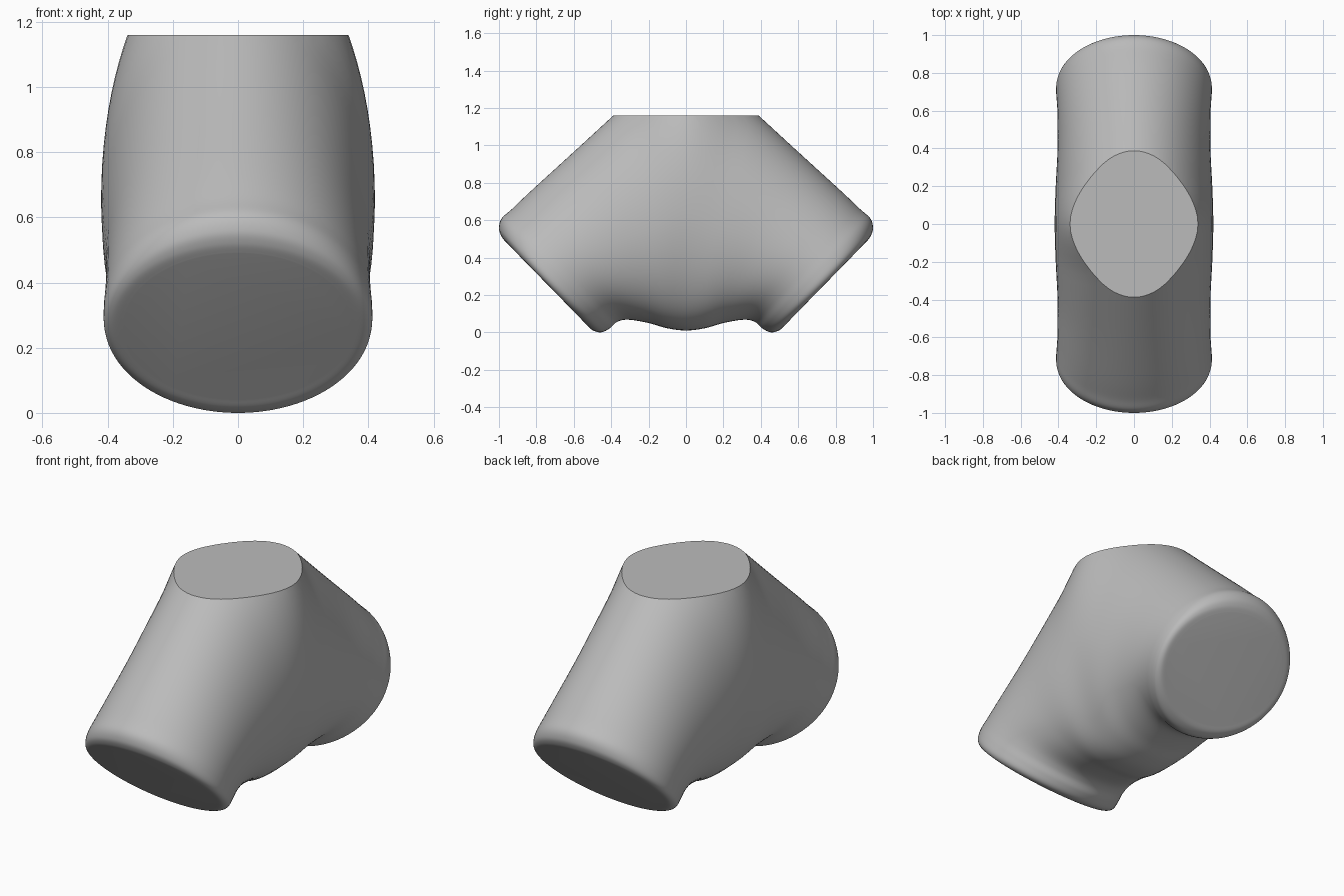
import bpy, bmesh, math
from mathutils import Vector

if "Cube" in bpy.data.objects:
    bpy.data.objects.remove(bpy.data.objects["Cube"])

SIDES, STEPS, TOP = 96, 6, 1.16

# Section planes from the front end to the middle:
# bottom y, bottom z, top y, top z, half width, height of widest point, lower roundness
half = [
    (-.53, .04, -.97, .49, .35, .5, 1),
    (-.50, .012, -.99, .52, .39, .5, 1),
    (-.455, 0, -1, .56, .41, .5, 1),
    (-.41, .02, -.985, .61, .412, .5, 1),
    (-.37, .055, -.93, .66, .408, .5, .95),
    (-.31, .068, -.83, .755, .405, .49, .9),
    (-.20, .05, -.60, .965, .405, .47, .82),
    (-.10, .022, -.30, 1.24, .415, .44, .78),
    (0, .01, 0, 1.51, .42, .43, .75),
]
back = [(-s[0], s[1], -s[2]) + s[3:] for s in reversed(half[:-1])]
sections = [Vector(s) for s in half + back]


def blend(i, t):
    """Smooth interpolation between neighbouring sections."""
    last = len(sections) - 1
    a, b, c, d = (sections[min(max(i + k, 0), last)] for k in (-1, 0, 1, 2))
    return (b * 2 + (c - a) * t + (a * 2 - b * 5 + c * 4 - d) * t**2
            + (b * 3 - a - c * 3 + d) * t**3) * 0.5


def ring(bm, s):
    """One oval loop of vertices in a tilted section plane."""
    by, bz, ty, tz, width, widest, power = s
    verts = []
    for k in range(SIDES):
        a = math.tau * k / SIDES
        c, h = math.cos(a), math.sin(a)
        x = width * math.copysign(abs(c) ** (power if h < 0 else 1), c)
        f = widest + h * (widest if h < 0 else 1 - widest)
        verts.append(bm.verts.new((x, by + (ty - by) * f, bz + (tz - bz) * f)))
    return verts


# Two-legged body lofted from end to end
bm = bmesh.new()
rings = [ring(bm, blend(i, t / STEPS))
         for i in range(len(sections) - 1) for t in range(STEPS)]
rings.append(ring(bm, sections[-1]))
for r, q in zip(rings, rings[1:]):
    for k in range(SIDES):
        n = (k + 1) % SIDES
        bm.faces.new((r[k], r[n], q[n], q[k]))
bm.faces.new(rings[0])
bm.faces.new(rings[-1])

# Flat oval top
cut = bmesh.ops.bisect_plane(bm, geom=bm.verts[:] + bm.edges[:] + bm.faces[:],
                             plane_co=(0, 0, TOP), plane_no=(0, 0, 1), clear_outer=True)
rim = [e for e in cut["geom_cut"] if isinstance(e, bmesh.types.BMEdge)]
bmesh.ops.contextual_create(bm, geom=rim)
bmesh.ops.recalc_face_normals(bm, faces=bm.faces)

mesh = bpy.data.meshes.new("branched_body")
bm.to_mesh(mesh)
bm.free()
body = bpy.data.objects.new("branched_body", mesh)
bpy.context.collection.objects.link(body)

# Plain grey
grey = bpy.data.materials.new("plain_grey")
grey.use_nodes = True
grey.diffuse_color = (0.5, 0.5, 0.5, 1)
grey.node_tree.nodes["Principled BSDF"].inputs["Base Color"].default_value = (0.5, 0.5, 0.5, 1)
mesh.materials.append(grey)

bpy.ops.object.select_all(action="DESELECT")
body.select_set(True)
bpy.context.view_layer.objects.active = body
bpy.ops.object.shade_smooth_by_angle(angle=math.radians(35))
